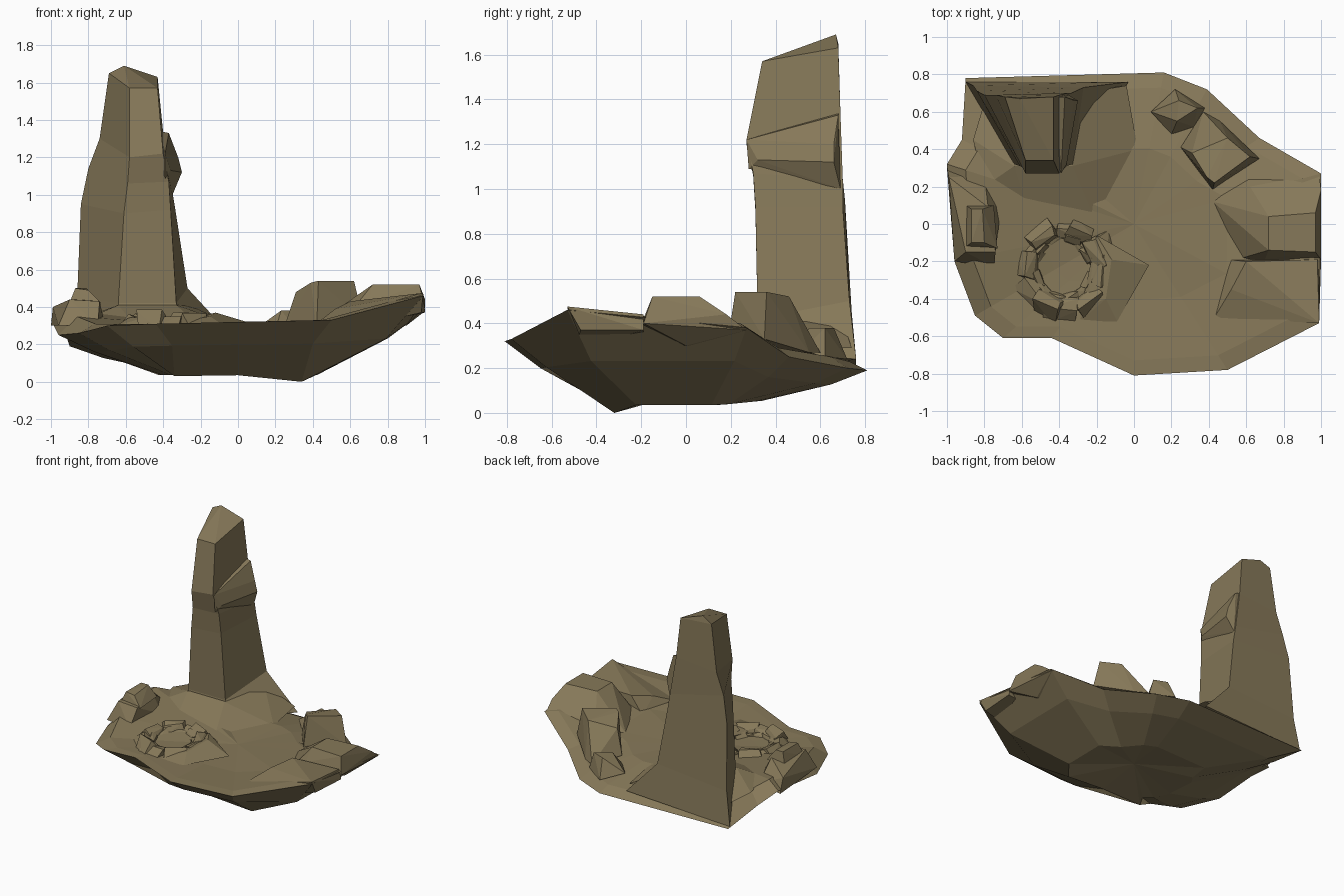
import bpy, bmesh, math, random
from mathutils import Vector

random.seed(4)
mat = bpy.data.materials.new("sandstone")
mat.diffuse_color = (0.24, 0.19, 0.10, 1)


def finish(name, bm):
    bmesh.ops.recalc_face_normals(bm, faces=bm.faces[:])
    me = bpy.data.meshes.new(name)
    bm.to_mesh(me)
    bm.free()
    me.materials.append(mat)
    ob = bpy.data.objects.new(name, me)
    bpy.context.collection.objects.link(ob)
    return ob


def hull(name, pts):
    """Faceted rock wrapped around a few points."""
    bm = bmesh.new()
    for p in pts:
        bm.verts.new(p)
    res = bmesh.ops.convex_hull(bm, input=bm.verts[:])
    junk = {v for v in res["geom_interior"] if isinstance(v, bmesh.types.BMVert)}
    bmesh.ops.delete(bm, geom=list(junk), context='VERTS')
    bmesh.ops.dissolve_limit(bm, angle_limit=0.05, verts=bm.verts[:], edges=bm.edges[:])
    return finish(name, bm)


def loft(name, rings, start=None, end=None):
    """Skin equal-length rings; close each end with a fan or a single face."""
    bm = bmesh.new()
    rows = [[bm.verts.new(p) for p in r] for r in rings]
    n = len(rows[0])
    for a, b in zip(rows, rows[1:]):
        for i in range(n):
            j = (i + 1) % n
            bm.faces.new((a[i], a[j], b[j], b[i]))
    for row, tip in ((rows[0], start), (rows[-1], end)):
        if tip:
            v = bm.verts.new(tip)
            for i in range(n):
                bm.faces.new((row[i], row[(i + 1) % n], v))
        else:
            bm.faces.new(row)
    return finish(name, bm)


# Island base: rim outline, tapered underside, shallow bowl-shaped floor
rim = [(0, -.81, .32), (.5, -.78, .33), (.99, -.53, .46), (1, .27, .38), (.67, .46, .25),
       (.39, .72, .20), (.16, .81, .19), (-.9, .78, .19), (-.92, .45, .25), (-1, .32, .33),
       (-.96, -.2, .25), (-.85, -.49, .26), (-.70, -.61, .30), (-.44, -.61, .31)]
lip_z = [.32, .33, .45, .40, .29, .25, .23, .24, .33, .38, .35, .31, .31, .31]
floor_z = [.30, .30, .33, .32, .31, .30, .30, .31, .35, .34, .32, .30, .30, .30]
under = [(x * .42, y * .42, max(.035, .02 + .1 * y * .42)) for x, y, z in rim]
under[1] = (.34, -.32, 0)
under[13] = (-.34, -.34, .03)
mid = [(x * .8, y * .8, .05 + (min(z, .38) - .05) * .55) for x, y, z in rim]
lip = [(x * .9, y * .9, h) for (x, y, z), h in zip(rim, lip_z)]
floor = [(x * .5, y * .5, h) for (x, y, z), h in zip(rim, floor_z)]
loft("island_base", [under, mid, rim, lip, floor], (0, 0, .09), (0, 0, .295))

# Tall pillar: back-left, front-left, front-right, back-right at each level
levels = [
    [(-.90, .76, .20), (-.62, .30, .28), (-.31, .28, .28), (-.03, .76, .24)],
    [(-.86, .74, .45), (-.64, .32, .42), (-.33, .32, .42), (-.27, .73, .50)],
    [(-.84, .71, .95), (-.61, .31, .90), (-.36, .31, .92), (-.335, .70, .92)],
    [(-.80, .69, 1.14), (-.59, .30, 1.06), (-.37, .30, 1.07), (-.355, .70, 1.04)],
    [(-.74, .69, 1.30), (-.58, .27, 1.20), (-.40, .27, 1.22), (-.40, .69, 1.33)],
    [(-.69, .68, 1.65), (-.58, .34, 1.57), (-.43, .34, 1.57), (-.43, .68, 1.63)]]
loft("pillar", levels, (-.45, .55, .2), (-.61, .67, 1.69))

# Ledge jutting from the pillar's right side
hull("pillar_ledge", [(-.39, .28, 1.09), (-.39, .27, 1.22), (-.36, .32, 1.13), (-.30, .66, 1.12),
                      (-.35, .69, 1.00), (-.37, .68, 1.33), (-.42, .68, 1.34), (-.44, .4, 1.2),
                      (-.32, .66, 1.2)])

# Ground rising to the foot of the pillar
hull("pillar_foot", [(-.64, .31, .41), (-.33, .31, .41), (-.27, .70, .41), (-.04, .74, .29),
                     (.02, .40, .29), (-.20, .0, .29), (-.55, .02, .30), (-.80, .20, .34),
                     (-.86, .45, .33), (-.80, .65, .30)])

# Rock shelves on the right
hull("right_shelf", [(.66, .0, .48), (.72, -.14, .52), (.97, -.15, .52), (.97, .06, .52), (.72, .04, .52),
                     (1, .18, .44), (1, -.19, .40), (.70, -.19, .42), (.62, .2, .40), (.42, .12, .31),
                     (.55, -.19, .31), (.99, .27, .37), (.6, .3, .28), (.9, 0, .30)])
hull("front_right_shelf", [(.60, -.20, .43), (.98, -.19, .44), (.99, -.53, .475), (.52, -.35, .39),
                           (.43, -.50, .32), (.98, -.47, .37), (.50, -.19, .31), (1, -.19, .37),
                           (.6, -.5, .28)])
hull("back_right_rock", [(.39, .25, .53), (.43, .22, .54), (.62, .36, .54), (.50, .46, .52), (.31, .38, .48),
                         (.25, .41, .30), (.42, .18, .28), (.67, .35, .33), (.46, .55, .27), (.37, .60, .27)])
hull("small_back_rock", [(.09, .60, .28), (.20, .48, .28), (.23, .55, .38), (.34, .62, .38), (.24, .66, .38),
                         (.38, .62, .25), (.22, .72, .24), (.32, .52, .28)])

# Stepped rocks on the left
hull("left_rock", [(-.87, .09, .43), (-.78, .09, .44), (-.74, -.15, .43), (-.90, -.15, .44), (-.99, .25, .40),
                   (-.96, -.2, .30), (-.75, -.23, .30), (-.71, .10, .30), (-.80, .26, .32), (-1, .3, .3)])
hull("left_rock_cap", [(-.87, .08, .50), (-.81, .08, .50), (-.80, -.10, .49), (-.87, -.10, .50),
                       (-.90, .10, .40), (-.75, .10, .42), (-.73, -.13, .42), (-.91, -.13, .40)])


# Two nested circles of rough stones around a shallow pit
def stone_ring(label, count, radius, low, high, inner, outer, half):
    centre = Vector((-.37, -.24, 0))
    for k in range(count):
        a = 2 * math.pi * k / count + random.uniform(-.15, .15)
        out = Vector((math.cos(a), math.sin(a), 0))
        side = Vector((-out.y, out.x, 0))
        pos = centre + out * random.uniform(radius - .015, radius + .015)
        top = random.uniform(low, high)
        pts = []
        for s in (-1, 1):
            for r, z in ((-inner, .28), (-inner * .7, top - .02), (.01, top), (outer, .29)):
                j = random.uniform(.7, 1.25)
                pts.append(pos + out * r * j + side * s * half * j
                           + Vector((0, 0, z + random.uniform(-.015, .015))))
        hull(f"{label}_{k + 1}", pts)


stone_ring("ring_stone", 12, .20, .335, .38, .06, .09, .075)
stone_ring("inner_stone", 13, .15, .315, .345, .03, .05, .04)

# Sloping slab on the right of the ring
hull("ring_slab", [(-.20, -.06, .35), (-.12, -.19, .37), (.08, -.22, .31), (-.09, -.52, .31),
                   (-.15, -.40, .35), (-.17, -.2, .28), (-.30, -.53, .30), (-.25, -.44, .33)])
